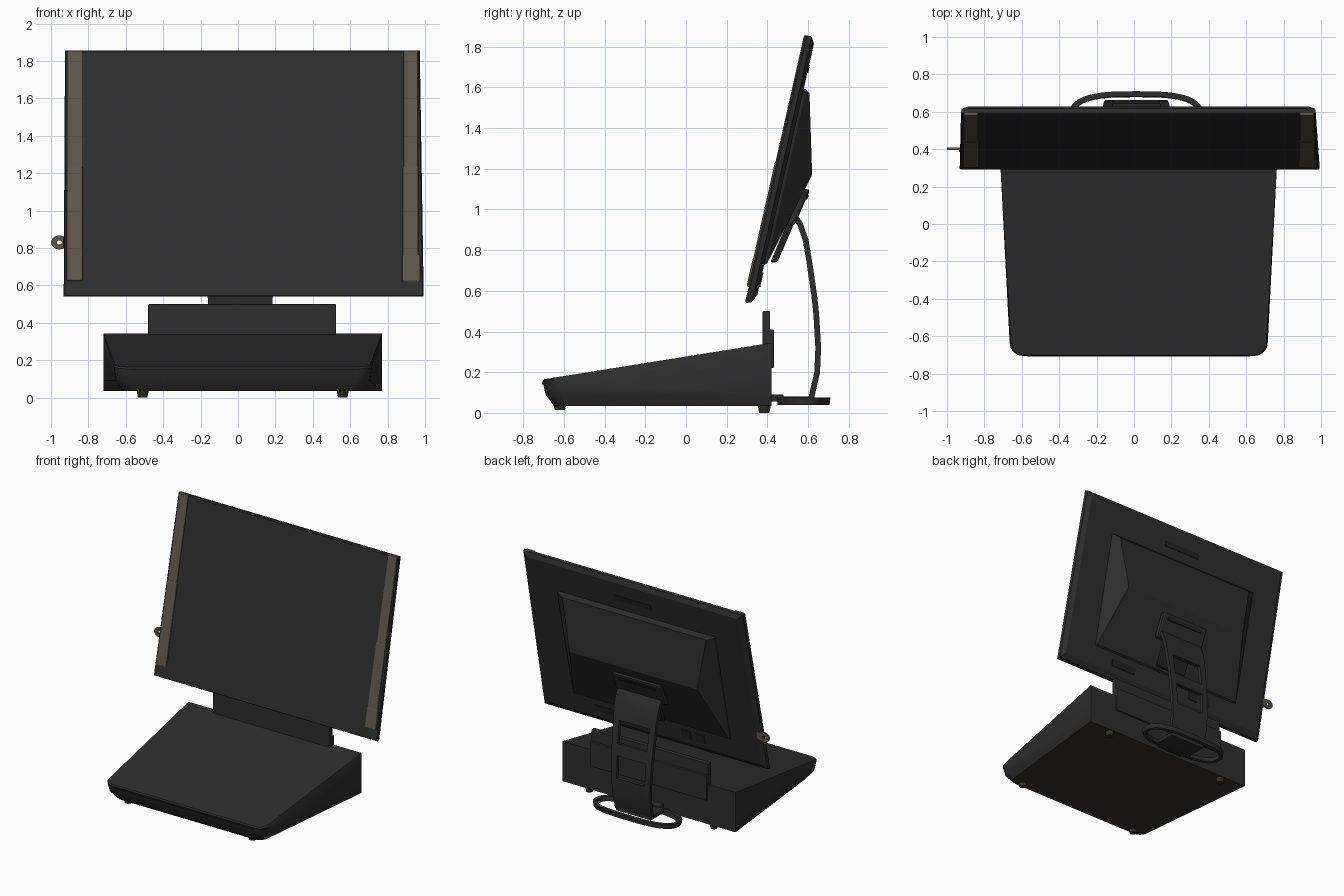
import bpy, bmesh, math
from mathutils import Vector

cube = bpy.data.objects.get("Cube")
if cube:
    bpy.data.objects.remove(cube, do_unlink=True)


def material(name, rgb):
    m = bpy.data.materials.new(name)
    m.use_nodes = True
    m.diffuse_color = (*rgb, 1)
    bsdf = m.node_tree.nodes["Principled BSDF"]
    bsdf.inputs["Base Color"].default_value = (*rgb, 1)
    bsdf.inputs["Roughness"].default_value = 0.7
    return m


CHARCOAL = material("charcoal plastic", (0.027, 0.027, 0.027))
BLACK = material("dark trim", (0.017, 0.017, 0.017))
TAUPE = material("taupe strip", (0.105, 0.092, 0.072))
UNDER = material("brown underside", (0.034, 0.031, 0.023))


def loft(name, loops, mat, wrap=False, bevel=0.0, smooth=False):
    """Skin matching loops of points; wrap joins the last loop to the first."""
    bm = bmesh.new()
    rings = [[bm.verts.new(p) for p in loop] for loop in loops]
    n = len(rings[0])
    pairs = list(zip(rings, rings[1:])) + ([(rings[-1], rings[0])] if wrap else [])
    for a, b in pairs:
        for i in range(n):
            j = (i + 1) % n
            bm.faces.new((a[i], a[j], b[j], b[i]))
    if not wrap:
        bm.faces.new(rings[0])
        bm.faces.new(rings[-1])
    bmesh.ops.recalc_face_normals(bm, faces=bm.faces)
    mesh = bpy.data.meshes.new(name)
    bm.to_mesh(mesh)
    bm.free()
    mesh.materials.append(mat)
    ob = bpy.data.objects.new(name, mesh)
    bpy.context.collection.objects.link(ob)
    if bevel:
        mod = ob.modifiers.new("soft edges", 'BEVEL')
        mod.width, mod.segments = bevel, 2
    if smooth:
        bpy.ops.object.select_all(action='DESELECT')
        ob.select_set(True)
        bpy.context.view_layer.objects.active = ob
        bpy.ops.object.shade_smooth_by_angle(angle=math.radians(35))
    return ob


def upright(z):
    return 0


def screen_y(z):
    return 0.29 + 0.225 * (z - 0.54)


def housing_y(z):
    return 0.43 + 0.43 * (z - 0.73)


def slab(name, x0, x1, z0, z1, y0, y1, mat, plane=upright, bevel=0.0):
    """Box whose y depths are measured from a leaning plane."""
    corners = [(x0, z0), (x1, z0), (x1, z1), (x0, z1)]
    loops = [[(x, plane(z) + d, z) for x, z in corners] for d in (y0, y1)]
    return loft(name, loops, mat, bevel=bevel)


# Wedge-shaped base with rounded front corners
def base_outline(front, inset, height):
    r, cx = 0.07, 0.025
    half_front, half_back = 0.69 - inset, 0.745
    pts = [(half_back, 0.42)]
    for i in range(6):
        a = math.pi / 2 * i / 5
        pts.append((half_front - r + r * math.cos(a), front + r - r * math.sin(a)))
    pts += [(-x, y) for x, y in reversed(pts)]
    return [(cx + x, y, height(y)) for x, y in pts]


base = loft("base", [
    base_outline(-0.65, 0.05, lambda y: 0.035),
    base_outline(-0.69, 0.01, lambda y: 0.09),
    base_outline(-0.705, 0.0, lambda y: 0.155 + 0.16 * (y + 0.70)),
    base_outline(-0.70, 0.008, lambda y: 0.165 + 0.16 * (y + 0.70)),
], CHARCOAL, smooth=True)
base.data.materials.append(UNDER)
for f in base.data.polygons:
    if f.normal.z < -0.9:
        f.material_index = 1
slab("base_front_seam", -0.57, 0.62, 0.14, 0.15, -0.709, -0.69, BLACK)

# Rubber feet
for fy, zlow in ((-0.62, 0.015), (0.385, 0.0)):
    for fx in (-0.51, 0.56):
        loops = [[(fx + r * math.cos(t * math.pi / 6), fy + r * math.sin(t * math.pi / 6), z)
                  for t in range(12)] for r, z in ((0.025, zlow), (0.035, 0.05))]
        loft("rubber_foot", loops, UNDER)

# Upright plate at the rear of the base
slab("rear_plate", -0.48, 0.525, 0.3, 0.5, 0.377, 0.413, CHARCOAL, bevel=0.004)
slab("rear_bracket", -0.48, 0.525, 0.22, 0.41, 0.405, 0.432, CHARCOAL, bevel=0.004)


# Leaning screen panel with a chamfered back
def panel_loop(inset, depth):
    corners = [(-0.932 + inset, 0.54 + inset), (0.993 - inset, 0.54 + inset),
               (0.972 - inset, 1.855 - inset), (-0.925 + inset, 1.855 - inset)]
    return [(x, screen_y(z) + depth, z) for x, z in corners]


loft("screen_panel", [panel_loop(0.006, 0.0), panel_loop(0.0, 0.008),
                      panel_loop(0.004, 0.032), panel_loop(0.04, 0.052)], CHARCOAL)

# Rear housing, deepest above the stand joint and fading into the top of the panel
foot_loop = [(x, screen_y(z) + 0.04, z)
             for x, z in ((-0.66, 0.72), (0.70, 0.72), (0.70, 1.6), (-0.66, 1.6))]
peak_loop = [(-0.53, 0.62, 1.17), (0.57, 0.62, 1.17), (0.64, 0.607, 1.57), (-0.6, 0.607, 1.57)]
low_loop = [(x, screen_y(z) + 0.065, z)
            for x, z in ((-0.65, 0.735), (0.69, 0.735), (0.695, 1.59), (-0.655, 1.59))]
loft("rear_housing", [foot_loop, low_loop, peak_loop], CHARCOAL)

# Rear details: grip slot and connector covers
slab("grip_slot", -0.12, 0.2, 1.67, 1.71, 0.045, 0.056, BLACK, screen_y)
slab("port_cover_wide", 0.3, 0.52, 0.63, 0.68, 0.045, 0.057, BLACK, screen_y)
for px in (-0.42, -0.3):
    slab("port_cover_small", px, px + 0.08, 0.62, 0.69, 0.045, 0.057, BLACK, screen_y)

# Taupe strips down both sides of the screen
for x0, x1 in ((-0.916, -0.834), (0.88, 0.962)):
    slab("side_strip_upper", x0 + 0.006, x1, 1.225, 1.855, -0.006, 0.01, TAUPE, screen_y, 0.004)
    slab("side_strip_lower", x0, x1 + 0.004, 0.625, 1.235, -0.009, 0.01, TAUPE, screen_y, 0.008)
slab("strip_end_pad", 0.878, 0.975, 0.62, 0.765, -0.011, 0.01, TAUPE, screen_y, 0.008)

# Small tab with an eyelet on the right edge
tab_rings = []
for d, scale in ((0.395, 1), (0.408, 1), (0.408, 0.3), (0.395, 0.3)):
    tab_rings.append([(-0.955 + 0.045 * scale * math.cos(t * math.pi / 6), d,
                       0.83 + 0.038 * scale * math.sin(t * math.pi / 6)) for t in range(12)])
loft("eyelet_tab", tab_rings, TAUPE, wrap=True)
slab("tab_mount", -0.935, -0.90, 0.8, 0.86, 0.385, 0.41, TAUPE)

# Curved stand leg
LEG = [(0.52, 0.985), (0.56, 0.93), (0.588, 0.85), (0.605, 0.75), (0.63, 0.58),
       (0.64, 0.49), (0.65, 0.32), (0.645, 0.2), (0.615, 0.07)]


def leg_part(name, side0, side1, first, last):
    """Piece of the leg between two path points; sides run from -1 to 1."""
    loops = []
    for i in range(first, last + 1):
        a = Vector(LEG[max(i - 1, 0)])
        b = Vector(LEG[min(i + 1, len(LEG) - 1)])
        t = (b - a).normalized() * 0.014
        y, z = LEG[i]
        half = 0.155 + 0.035 * z
        loops.append([(0.012 + s * half, y + k * t.y, z - k * t.x)
                      for s, k in ((side0, -1), (side1, -1), (side1, 1), (side0, 1))])
    return loft(name, loops, CHARCOAL, smooth=True)


for s in (-1, 1):
    leg_part("leg_rail", s, s * 0.72, 0, len(LEG) - 1)
leg_part("leg_upper_plate", -0.73, 0.73, 0, 3)
leg_part("leg_rung", -0.73, 0.73, 4, 5)
leg_part("leg_lower_plate", -0.73, 0.73, 6, len(LEG) - 1)

# Hinge pad joining leg and housing
slab("hinge_pad", -0.2, 0.22, 0.92, 1.1, -0.02, 0.022, CHARCOAL, housing_y, 0.015)
slab("hinge_rib", -0.15, 0.17, 1.05, 1.07, 0.0, 0.028, BLACK, housing_y)
slab("hinge_arm", -0.12, 0.14, 0.74, 0.93, -0.02, 0.015, BLACK, housing_y, 0.01)


# Open oval foot ring
def oval(shrink, z):
    pts = []
    for i in range(40):
        a = 2 * math.pi * i / 40
        c, s = math.cos(a), math.sin(a)
        pts.append((0.012 + (0.36 - shrink) * math.copysign(abs(c) ** 0.65, c),
                    0.578 + (0.132 - shrink) * math.copysign(abs(s) ** 0.8, s), z))
    return pts


loft("foot_ring", [oval(0.004, 0.04), oval(0, 0.075), oval(0.028, 0.075), oval(0.032, 0.04)],
     CHARCOAL, wrap=True, smooth=True)
slab("foot_bridge", -0.14, 0.165, 0.05, 0.08, 0.46, 0.63, CHARCOAL, bevel=0.004)
slab("foot_link", -0.1, 0.12, 0.055, 0.09, 0.41, 0.48, CHARCOAL, bevel=0.004)
